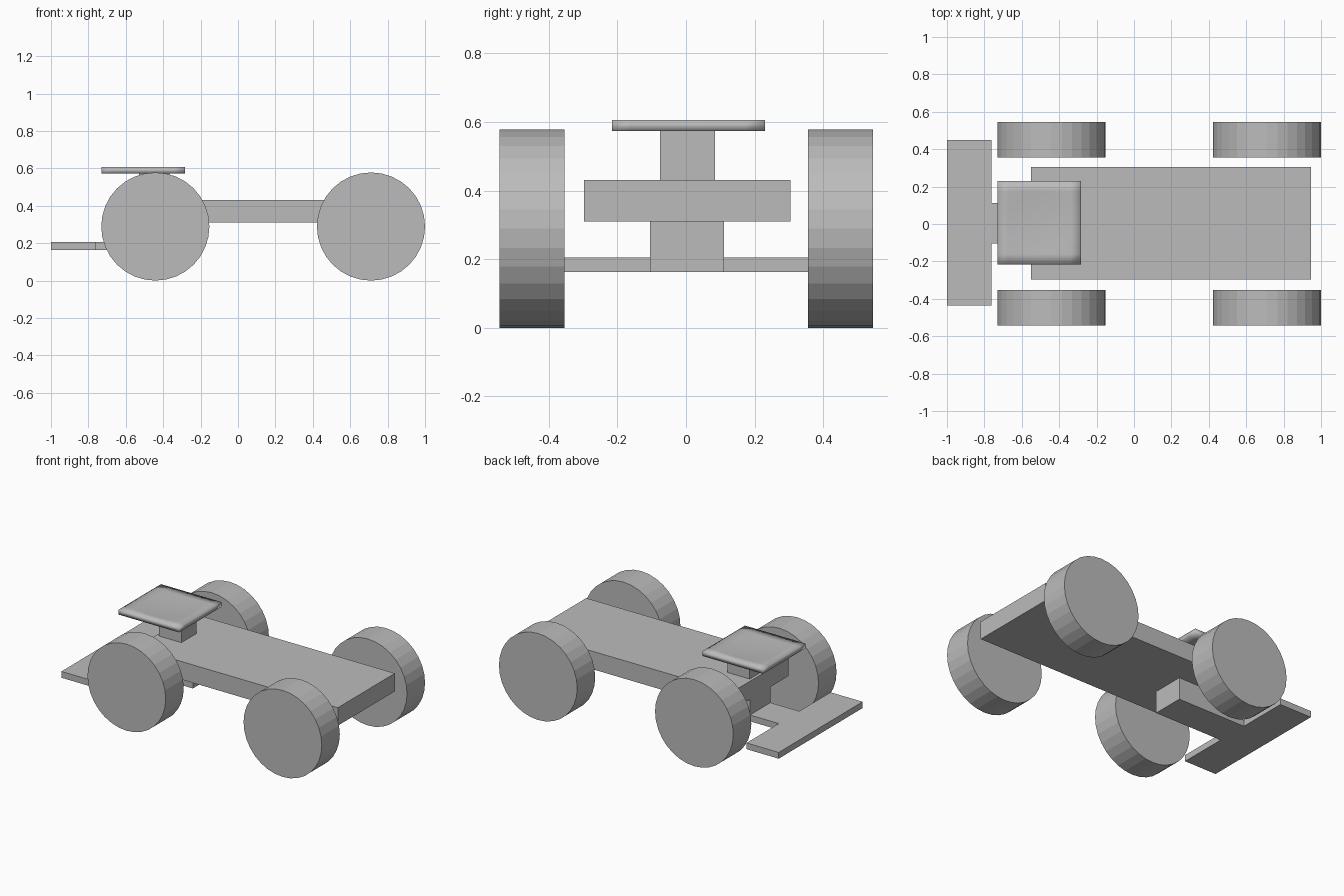
import bpy, bmesh, math
from mathutils import Matrix

if "Cube" in bpy.data.objects:
    bpy.data.objects.remove(bpy.data.objects["Cube"])

grey = bpy.data.materials.new("plain grey")
grey.diffuse_color = (0.5, 0.5, 0.5, 1)
grey.use_nodes = True
grey.node_tree.nodes["Principled BSDF"].inputs["Base Color"].default_value = grey.diffuse_color


def finish(name, bm, smooth=False):
    bmesh.ops.recalc_face_normals(bm, faces=bm.faces[:])
    for f in bm.faces:
        f.smooth = smooth
    me = bpy.data.meshes.new(name)
    bm.to_mesh(me)
    bm.free()
    me.materials.append(grey)
    ob = bpy.data.objects.new(name, me)
    bpy.context.collection.objects.link(ob)
    return ob


def box_mesh(x, y, z):
    bm = bmesh.new()
    bmesh.ops.create_cube(bm, size=1)
    for v in bm.verts:
        v.co = [(lo + hi) / 2 + c * (hi - lo) for c, (lo, hi) in zip(v.co, (x, y, z))]
    return bm


# Chassis slab, block beneath it and post carrying the seat
finish("chassis", box_mesh((-0.55, 0.945), (-0.297, 0.305), (0.31, 0.43)))
finish("under_block", box_mesh((-0.55, -0.26), (-0.105, 0.111), (0.163, 0.31)))
finish("seat_post", box_mesh((-0.53, -0.365), (-0.076, 0.085), (0.43, 0.58)))

# T-shaped rear step: neck and cross plate in one outline
x0, x1, x2 = -1.0, -0.763, -0.55
outline = [(x0, -0.435), (x1, -0.435), (x1, -0.105), (x2, -0.105),
           (x2, 0.111), (x1, 0.111), (x1, 0.45), (x0, 0.45)]
bm = bmesh.new()
face = bm.faces.new([bm.verts.new((x, y, 0.163)) for x, y in outline])
ext = bmesh.ops.extrude_face_region(bm, geom=[face])
bmesh.ops.translate(bm, vec=(0, 0, 0.042),
                    verts=[v for v in ext["geom"] if isinstance(v, bmesh.types.BMVert)])
finish("rear_step", bm)

# Seat: thin square plate with a softly dished top, smooth all round
bm = bmesh.new()
cx, cy, half = -0.507, 0.007, 0.223
bmesh.ops.create_grid(bm, x_segments=8, y_segments=8, size=half)
ext = bmesh.ops.extrude_face_region(bm, geom=bm.faces[:])
top = [v for v in ext["geom"] if isinstance(v, bmesh.types.BMVert)]
for v in bm.verts:
    v.co.z = 0.573
for v in top:
    r = min(1, math.hypot(v.co.x, v.co.y) / half)
    v.co.z = 0.606 - 0.012 * (1 - r * r)
bmesh.ops.translate(bm, vec=(cx, cy, 0), verts=bm.verts[:])
finish("seat", bm, smooth=True)

# Four 32-sided wheels
R = 0.289
for end, x in (("rear", -0.442), ("front", 0.711)):
    for side, y in (("left", 0.45), ("right", -0.449)):
        bm = bmesh.new()
        bmesh.ops.create_cone(bm, cap_ends=True, segments=32, radius1=R, radius2=R, depth=0.19,
                              matrix=Matrix.Translation((x, y, R)) @ Matrix.Rotation(math.pi / 2, 4, 'X'))
        finish(f"{end}_{side}_wheel", bm)
